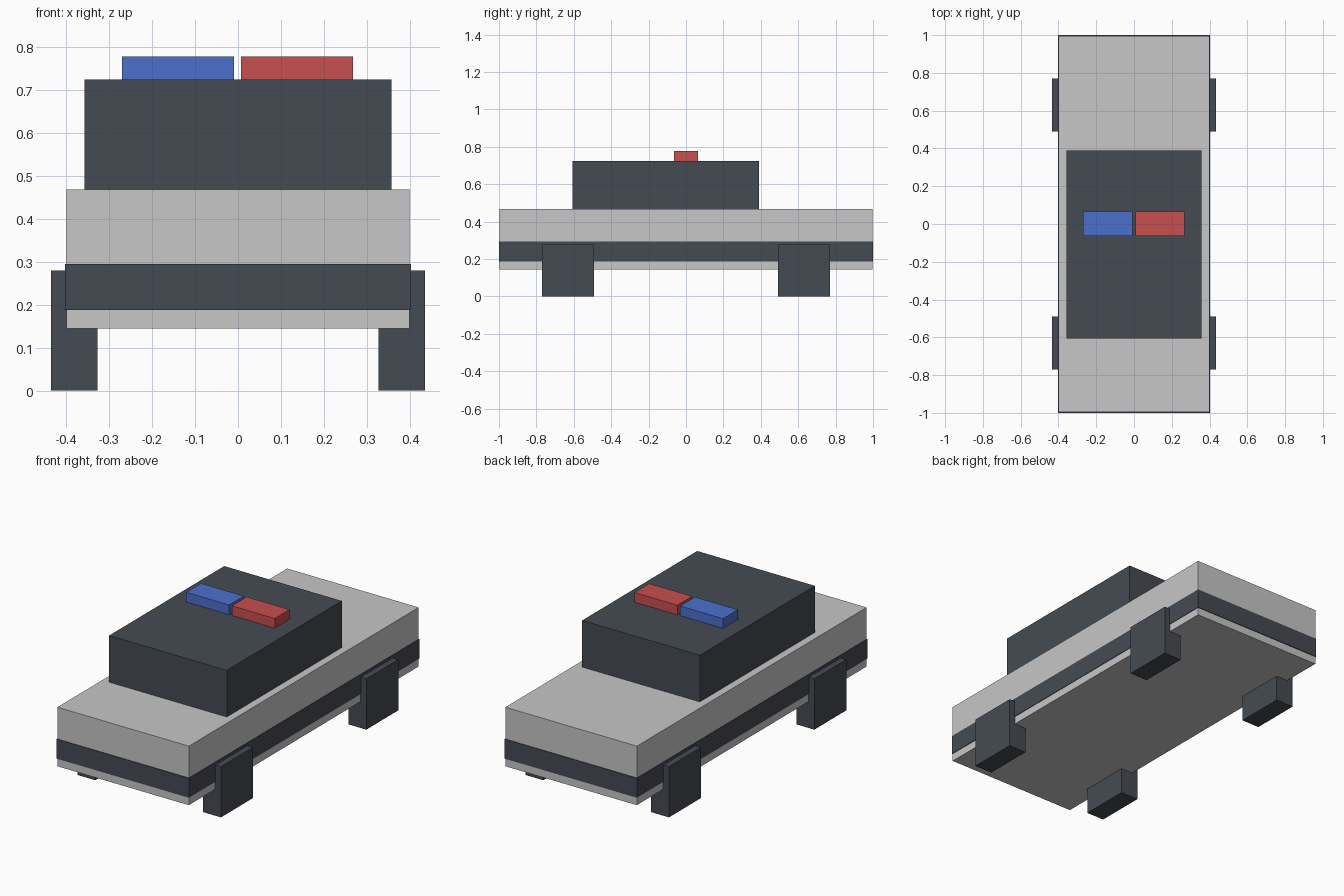
import bpy
import bmesh
from mathutils import Vector

cube = bpy.data.objects.get("Cube")
if cube:
    bpy.data.objects.remove(cube, do_unlink=True)


def material(name, rgb):
    mat = bpy.data.materials.new(name)
    mat.use_nodes = True
    colour = (*rgb, 1.0)
    mat.diffuse_color = colour
    mat.node_tree.nodes["Principled BSDF"].inputs["Base Color"].default_value = colour
    return mat


def box(name, low, high, mat):
    """Box between two opposite corners."""
    low, high = Vector(low), Vector(high)
    mesh = bpy.data.meshes.new(name)
    bm = bmesh.new()
    bmesh.ops.create_cube(bm, size=1.0)
    bmesh.ops.scale(bm, vec=high - low, verts=bm.verts)
    bmesh.ops.translate(bm, vec=(low + high) / 2, verts=bm.verts)
    bm.to_mesh(mesh)
    bm.free()
    mesh.materials.append(mat)
    obj = bpy.data.objects.new(name, mesh)
    bpy.context.collection.objects.link(obj)
    return obj


light_grey = material("light grey", (0.57, 0.57, 0.58))
charcoal = material("charcoal", (0.06, 0.069, 0.086))
blue = material("signal blue", (0.072, 0.16, 0.60))
red = material("signal red", (0.58, 0.077, 0.077))

# Body with the dark band wrapped around it
box("body", (-0.399, -0.996, 0.144), (0.399, 0.996, 0.468), light_grey)
box("side_band", (-0.402, -1.0, 0.187), (0.402, 1.0, 0.294), charcoal)

# Cabin
box("cabin", (-0.357, -0.607, 0.468), (0.357, 0.39, 0.724), charcoal)

# Roof lights
box("roof_light_right", (-0.27, -0.064, 0.724), (-0.009, 0.065, 0.777), blue)
box("roof_light_left", (0.007, -0.064, 0.724), (0.268, 0.065, 0.777), red)

# Block wheels
for end, y in (("front", -0.63), ("back", 0.63)):
    for side, sign in (("left", 1), ("right", -1)):
        x = sign * 0.381
        box(f"{end}_{side}_wheel", (x - 0.054, y - 0.139, 0),
            (x + 0.054, y + 0.139, 0.279), charcoal)
